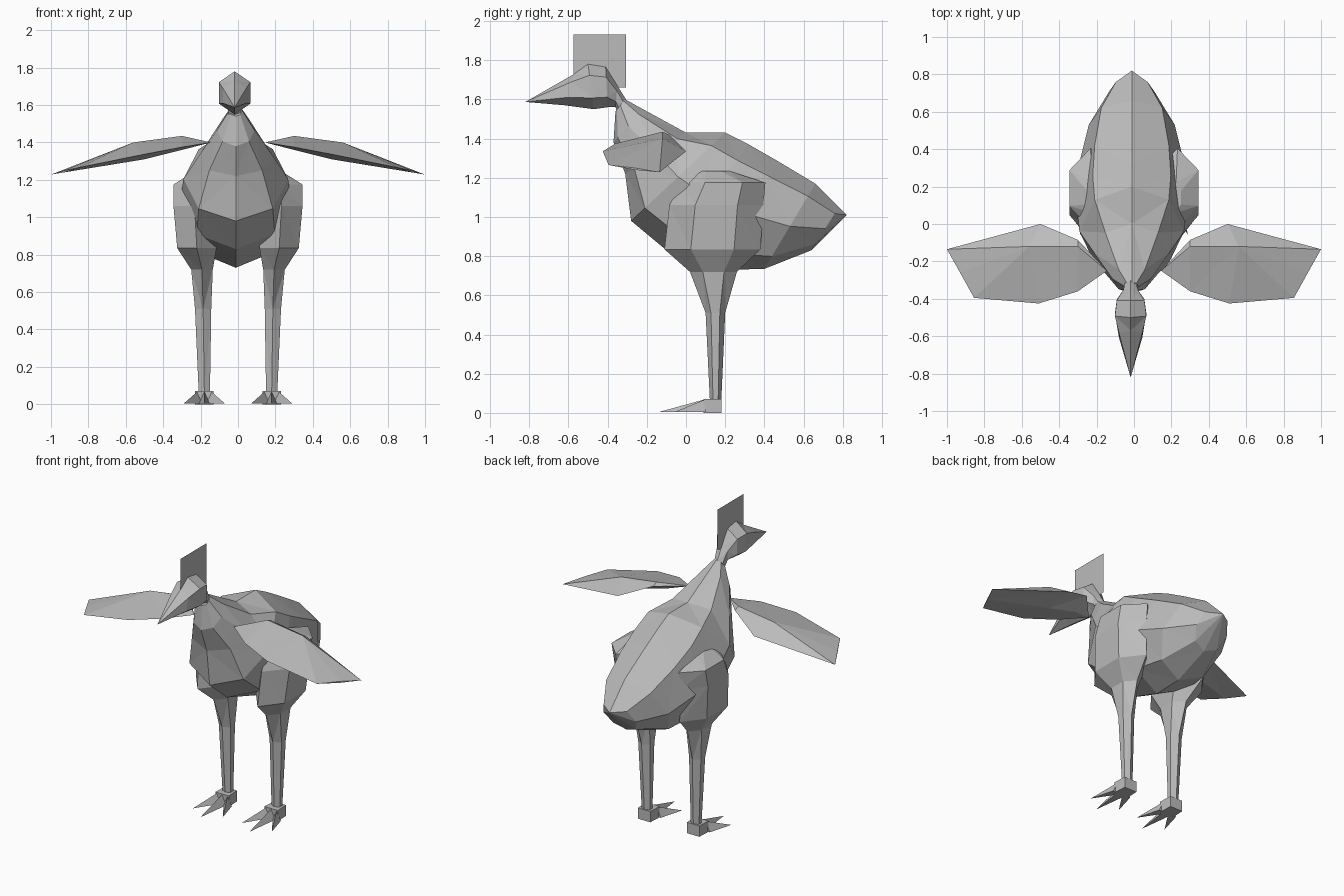
import bpy, bmesh, math
from mathutils import Vector

cube = bpy.data.objects.get("Cube")
if cube:
    bpy.data.objects.remove(cube, do_unlink=True)

GREY = (0.5, 0.5, 0.5, 1.0)
mat = bpy.data.materials.new("plain grey")
mat.use_nodes = True
mat.diffuse_color = GREY
mat.node_tree.nodes["Principled BSDF"].inputs["Base Color"].default_value = GREY


def finish(name, bm):
    bmesh.ops.recalc_face_normals(bm, faces=bm.faces)
    mesh = bpy.data.meshes.new(name)
    bm.to_mesh(mesh)
    bm.free()
    mesh.materials.append(mat)
    obj = bpy.data.objects.new(name, mesh)
    bpy.context.collection.objects.link(obj)
    return obj


def loft(name, rings):
    """Skin closed rings in order; a ring of one point becomes a tip."""
    bm = bmesh.new()
    loops = [[bm.verts.new(p) for p in r] for r in rings]
    for a, b in zip(loops, loops[1:]):
        n = max(len(a), len(b))
        for i in range(n):
            j = (i + 1) % n
            quad = [a[i % len(a)], a[j % len(a)], b[j % len(b)], b[i % len(b)]]
            bm.faces.new(list(dict.fromkeys(quad)))
    for end in (loops[0], loops[-1]):
        if len(end) > 2:
            bm.faces.new(end)
    bmesh.ops.triangulate(bm, faces=[f for f in bm.faces if len(f.verts) == 4])
    return finish(name, bm)


def hoop(x, top, bottom, width, n):
    """Upright ring between a top and a bottom (y, z) point."""
    t, b = Vector((x, *top)), Vector((x, *bottom))
    mid, up = (t + b) / 2, (t - b) / 2
    turns = [math.tau * i / n for i in range(n)]
    return [mid + up * math.cos(a) + Vector((width * math.sin(a), 0, 0)) for a in turns]


def level(z, x0, x1, y0, y1, rise=0):
    """Flat six-sided ring with a corner at front and back."""
    cx, cy, rx, ry = (x0 + x1) / 2, (y0 + y1) / 2, (x1 - x0) / 2, (y1 - y0) / 2
    shape = [(0, -1), (1, -.45), (1, .45), (0, 1), (-1, .45), (-1, -.45)]
    return [Vector((cx + rx * u, cy + ry * v, z + rise * u)) for u, v in shape]


# Body with tapering neck and pointed tail
BX = -0.012
body = [((-.31, 1.6), (-.36, 1.54), .035), ((-.22, 1.55), (-.37, 1.38), .1),
        ((0, 1.43), (-.31, 1.22), .2), ((.2, 1.43), (-.28, .98), .28),
        ((.32, 1.37), (-.1, .83), .295), ((.46, 1.29), (.2, .73), .28),
        ((.66, 1.17), (.4, .735), .23), ((.78, 1.05), (.64, .83), .12)]
loft("body", [hoop(BX, t, b, w, 8) for t, b, w in body] + [[Vector((BX, .82, 1.01))]])

# Head and beak
HX = -0.018
head = [((-.57, 1.73), (-.62, 1.57), .072), ((-.5, 1.78), (-.47, 1.55), .097),
        ((-.41, 1.765), (-.4, 1.56), .085), ((-.35, 1.67), (-.36, 1.56), .045),
        ((-.3, 1.59), (-.35, 1.53), .035)]
loft("head", [[Vector((HX, -.82, 1.587))]] + [hoop(HX, t, b, w, 6) for t, b, w in head])

# Thin upright square above the head
bm = bmesh.new()
corners = [(-.575, 1.66), (-.305, 1.66), (-.305, 1.93), (-.575, 1.93)]
bm.faces.new([bm.verts.new((HX, y, z)) for y, z in corners])
finish("head_plate", bm)

# Wing sections: front edge, upper ridge, rear edge, underside
wing = [[(.145, -.25, 1.4)],
        [(.3, -.36, 1.375), (.3, -.12, 1.435), (.3, -.085, 1.42), (.3, -.2, 1.36)],
        [(.51, -.425, 1.335), (.56, -.12, 1.4), (.5, 0, 1.335), (.5, -.2, 1.31)],
        [(.855, -.395, 1.265), (.93, -.26, 1.25), (1, -.135, 1.228), (.93, -.26, 1.24)]]

# Thigh and shin levels: height, x range, y range
leg = [(1.235, .2, .25, .06, .22), (1.175, .12, .345, -.02, .405),
       (1.06, .12, .345, -.085, .395), (.835, .115, .325, -.11, .38),
       (.72, .135, .25, .02, .26), (.51, .143, .23, .1, .2),
       (.06, .15, .21, .122, .18)]


def wedge(side, base, tip, half, height):
    """Toe: a triangular section narrowing to a point."""
    x, y = base
    low = .004
    ring = [Vector((side * (x - half), y, low)), Vector((side * (x + half), y, low)),
            Vector((side * x, y, height))]
    return [ring, [Vector((side * tip[0], tip[1], low))]]


for side, label in ((1, "left"), (-1, "right")):
    def mirrored(rings):
        return [[Vector((side * p[0], p[1], p[2])) for p in r] for r in rings]

    loft(label + "_wing", mirrored(wing))
    loft(label + "_leg", mirrored([level(*row) for row in leg]))

    # Foot block with three pointed toes
    block = [[(.13, .09, z), (.23, .09, z), (.225, .182, z), (.135, .182, z)] for z in (0, .072)]
    loft(label + "_foot", mirrored(block))
    toes = {"inner": (.145, .07, -.06), "middle": (.18, .18, -.14), "outer": (.215, .29, -.06)}
    for toe, (x, tip_x, tip_y) in toes.items():
        loft(f"{label}_{toe}_toe", wedge(side, (x, .1), (tip_x, tip_y), .03, .07))
